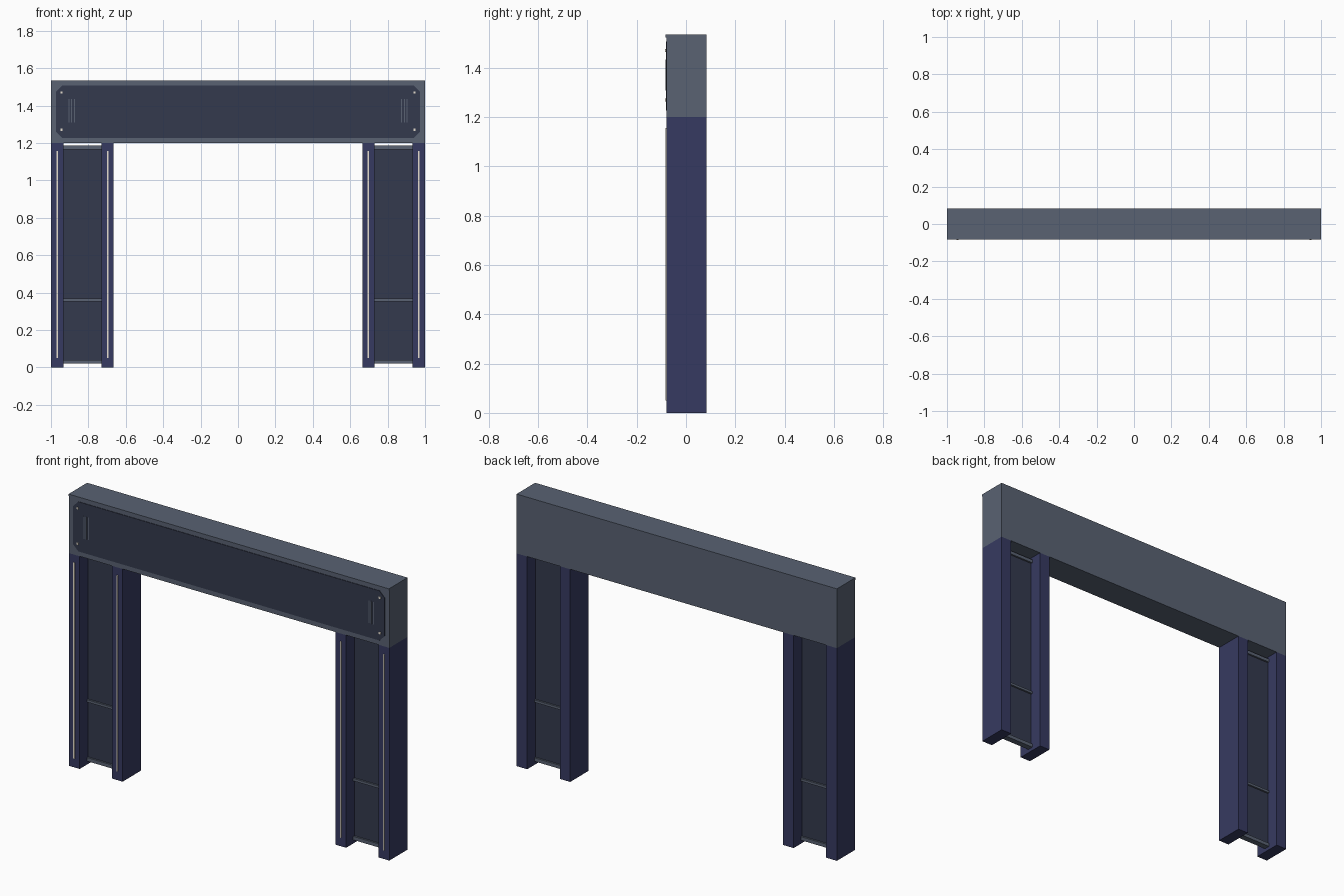
import bpy
import bmesh

cube = bpy.data.objects.get("Cube")
if cube:
    bpy.data.objects.remove(cube, do_unlink=True)


def material(name, color):
    mat = bpy.data.materials.new(name)
    mat.use_nodes = True
    mat.diffuse_color = (*color, 1)
    mat.node_tree.nodes["Principled BSDF"].inputs["Base Color"].default_value = (*color, 1)
    return mat


STEEL = material("grey steel", (0.1, 0.122, 0.17))
NAVY = material("navy paint", (0.037, 0.042, 0.12))
SLATE = material("dark slate", (0.034, 0.042, 0.075))
CREAM = material("pale cream", (0.8, 0.74, 0.63))

FRONT, BACK = -0.079, 0.083
MID = (FRONT + BACK) / 2
BEAM_BOTTOM, BEAM_TOP = 1.2, 1.535


def prism(name, outline, y0, y1, mat):
    """Extrude an outline in x and z from y0 to y1."""
    bm = bmesh.new()
    face = bm.faces.new([bm.verts.new((x, y0, z)) for x, z in outline])
    moved = bmesh.ops.extrude_face_region(bm, geom=[face])["geom"]
    verts = [v for v in moved if isinstance(v, bmesh.types.BMVert)]
    bmesh.ops.translate(bm, verts=verts, vec=(0, y1 - y0, 0))
    bmesh.ops.recalc_face_normals(bm, faces=bm.faces)
    mesh = bpy.data.meshes.new(name)
    bm.to_mesh(mesh)
    bm.free()
    mesh.materials.append(mat)
    obj = bpy.data.objects.new(name, mesh)
    bpy.context.collection.objects.link(obj)
    return obj


def box(name, x, y, z, mat):
    outline = [(x[0], z[0]), (x[1], z[0]), (x[1], z[1]), (x[0], z[1])]
    return prism(name, outline, y[0], y[1], mat)


# Top beam with a slim front lip along its upper edge
box("beam", (-1, 1), (FRONT, BACK), (BEAM_BOTTOM, BEAM_TOP), STEEL)
box("beam_lip", (-1, 1), (-0.083, FRONT), (BEAM_TOP - 0.012, BEAM_TOP), STEEL)

# Front plate with cut corners
w, low, high, cut = 0.972, 1.227, 1.507, 0.032
half = [(w - cut, low), (w, low + cut), (w, high - cut), (w - cut, high)]
plate = half + [(-x, z) for x, z in reversed(half)]
prism("front_plate", plate, -0.082, FRONT, SLATE)

for side, sign in (("left", 1), ("right", -1)):

    def part(name, x, y, z, mat):
        xs = sorted((sign * x[0], sign * x[1]))
        return box(f"{side}_{name}", xs, y, z, mat)

    # Plate bolts and ribs
    for label, z in (("lower", 1.27), ("upper", 1.47)):
        part(f"{label}_bolt", (0.938, 0.95), (-0.085, -0.081), (z - 0.006, z + 0.006), CREAM)
    for i in range(3):
        x = 0.875 + i * 0.0145
        part(f"rib_{i + 1}", (x - 0.003, x + 0.003), (-0.083, -0.081), (1.308, 1.435), STEEL)

    # Leg posts with light strips
    for label, x0, x1 in (("inner", 0.665, 0.73), ("outer", 0.933, 1.0)):
        part(f"{label}_post", (x0, x1), (FRONT, BACK), (0, BEAM_BOTTOM), NAVY)
        c = (x0 + x1) / 2
        part(f"{label}_light_strip", (c - 0.004, c + 0.004), (-0.083, FRONT), (0.05, 1.157), CREAM)

    # Thin infill panel and its cross rails
    gap = (0.73, 0.933)
    part("infill_panel", gap, (MID - 0.007, MID + 0.007), (0.025, 1.18), SLATE)
    for label, z0, z1 in (("bottom", 0.02, 0.04), ("middle", 0.353, 0.367), ("top", 1.166, 1.185)):
        part(f"{label}_rail", gap, (MID - 0.017, MID + 0.017), (z0, z1), STEEL)
